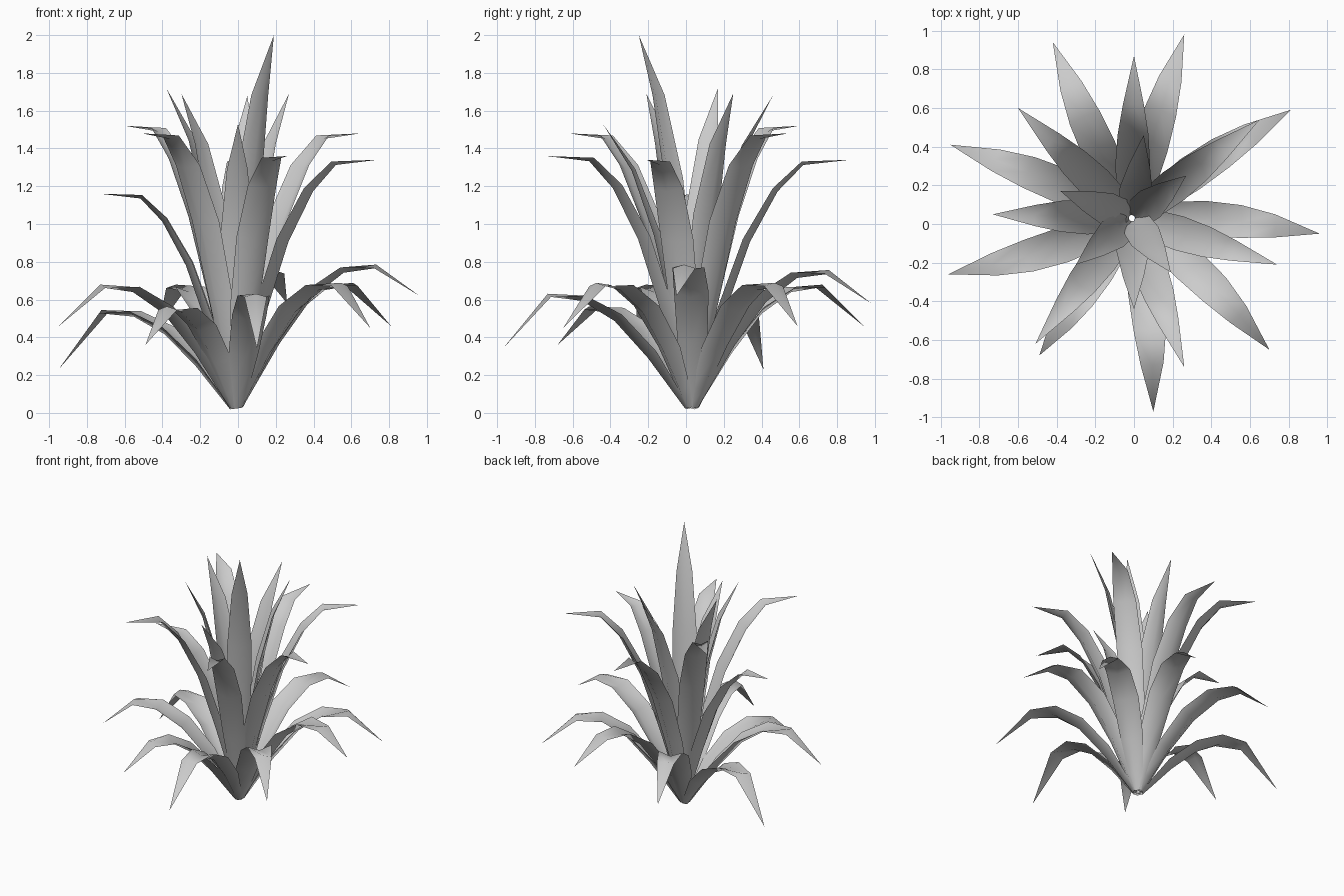
import bpy, math
from mathutils import Vector

cube = bpy.data.objects.get("Cube")
if cube:
    bpy.data.objects.remove(cube, do_unlink=True)

mat = bpy.data.materials.new("leaf_grey")
mat.use_nodes = True
grey = (0.6, 0.6, 0.6, 1)
mat.diffuse_color = grey
mat.node_tree.nodes["Principled BSDF"].inputs["Base Color"].default_value = grey

HUB = Vector((-0.01, 0.03, 0))

# Per ring: (share of reach, share of arch height, half width, channel depth)
OUTER = [(.03, .04, .03, .015), (.09, .18, .05, .03), (.22, .47, .08, .05),
         (.40, .77, .092, .045), (.58, .93, .085, .03), (.76, .96, .06, .02)]
MIDDLE = [(.02, .03, .03, .015), (.07, .15, .05, .03), (.19, .40, .08, .045),
          (.35, .68, .09, .04), (.53, .88, .08, .03), (.70, .985, .055, .02)]
INNER = [(.03, .02, .03, .015), (.08, .14, .05, .03), (.20, .36, .08, .04),
         (.40, .62, .085, .035), (.66, .84, .055, .02)]


def leaf(name, tip, arch, profile, bend=0.0):
    """Channelled blade from the hub to a pointed tip; bend bows it sideways."""
    tip = Vector(tip)
    flat = Vector((tip.x, tip.y, 0)) - HUB
    reach = flat.length
    out = flat.normalized()
    side = Vector((-out.y, out.x, 0))
    mids = [HUB + out * (r * reach) + Vector((0, 0, h * arch))
            + side * (bend * math.sin(math.pi * r)) for r, h, w, d in profile]
    path = mids + [tip]
    verts = []
    for i, (r, h, w, d) in enumerate(profile):
        along = (path[i + 1] - path[max(i - 1, 0)]).normalized()
        up = along.cross(side).normalized()
        if up.dot(out) > 0:
            up = -up
        lift = up * d
        verts += [path[i] - side * w + lift * .6, path[i] - lift * .4,
                  path[i] + side * w + lift * .6]
    verts.append(tip)
    faces = []
    for i in range(len(profile) - 1):
        a = 3 * i
        faces += [(a, a + 1, a + 4, a + 3), (a + 1, a + 2, a + 5, a + 4)]
    a, end = 3 * (len(profile) - 1), len(verts) - 1
    faces += [(a, a + 1, end), (a + 1, a + 2, end)]
    mesh = bpy.data.meshes.new(name)
    mesh.from_pydata([tuple(v) for v in verts], [], faces)
    mesh.materials.append(mat)
    for p in mesh.polygons:
        p.use_smooth = True
    obj = bpy.data.objects.new(name, mesh)
    bpy.context.collection.objects.link(obj)


# Drooping outer leaves: tip, arch height, sideways bow
outer = [((.96, -.05, .62), .81, .03), ((.81, .59, .46), .71, .02),
         ((.70, -.65, .45), .71, .03), ((.26, .98, .58), .78, .01),
         ((-.42, .94, .46), .70, .01), ((-.96, -.26, .45), .70, .03),
         ((-.95, .41, .23), .56, -.02), ((-.49, -.68, .36), .58, 0),
         ((.10, -.97, .34), .65, .03)]
for i, (tip, arch, bend) in enumerate(outer):
    leaf(f"outer_leaf_{i + 1}", tip, arch, OUTER, bend)

# Middle leaves with level tips
middle = [(-.60, .60, 1.52), (-.51, -.62, 1.48), (.65, .54, 1.48), (.74, -.21, 1.34),
          (-.73, .05, 1.16), (.26, -.74, 1.36), (0, .87, 1.34)]
for i, tip in enumerate(middle):
    leaf(f"middle_leaf_{i + 1}", tip, tip[2], MIDDLE)

# Upright inner leaves
inner = [(.19, -.25, 2.0), (0, -.44, 1.53), (-.30, -.21, 1.69), (-.38, .17, 1.72),
         (.05, .46, 1.68), (.27, .25, 1.69)]
for i, tip in enumerate(inner):
    leaf(f"inner_leaf_{i + 1}", tip, tip[2], INNER)
